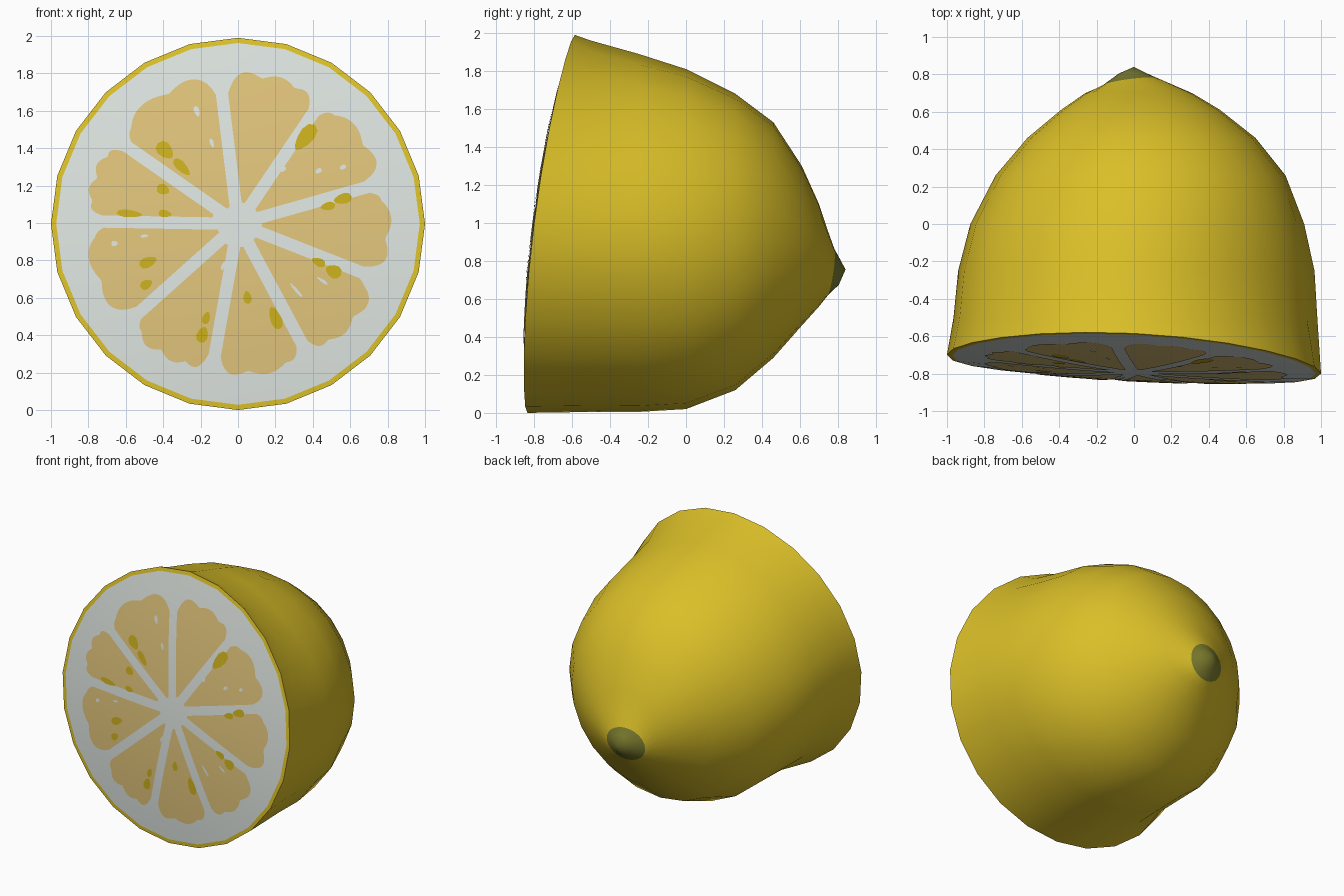
import bpy, bmesh, math, random
from mathutils import Vector

if "Cube" in bpy.data.objects:
    bpy.data.objects.remove(bpy.data.objects["Cube"])

random.seed(4)
SIDES = 24
ZC, R = 0.995, 0.995


def material(name, rgb):
    m = bpy.data.materials.new(name)
    m.diffuse_color = (*rgb, 1)
    m.use_nodes = True
    m.node_tree.nodes["Principled BSDF"].inputs["Base Color"].default_value = m.diffuse_color
    return m


yellow = material("rind yellow", (0.70, 0.52, 0.021))
white = material("pith white", (0.70, 0.75, 0.72))
flesh = material("flesh tan", (0.72, 0.53, 0.19))
seed_col = material("seed yellow", (0.58, 0.42, 0.012))
olive = material("stem olive", (0.20, 0.20, 0.028))


def cut_point(r, t, lift=0.0):
    """Point on the tilted, gently bulging cut surface."""
    c, s = math.cos(t), math.sin(t)
    y = (-0.73 + 0.125 * r * s - 0.05 * r * c
         - 0.02 * r * r * math.cos(2 * t) - 0.06 * (1 - r * r))
    return Vector((r * c, y - lift, ZC + R * r * s))


def finish(bm, name, mats, angle=40, face_front=False):
    bmesh.ops.remove_doubles(bm, verts=bm.verts[:], dist=1e-5)
    if face_front:
        bm.normal_update()
        for f in bm.faces:
            if f.normal.y > 0:
                f.normal_flip()
    else:
        bmesh.ops.recalc_face_normals(bm, faces=bm.faces[:])
    me = bpy.data.meshes.new(name)
    bm.to_mesh(me)
    bm.free()
    for m in mats:
        me.materials.append(m)
    ob = bpy.data.objects.new(name, me)
    bpy.context.collection.objects.link(ob)
    bpy.ops.object.select_all(action='DESELECT')
    ob.select_set(True)
    bpy.context.view_layer.objects.active = ob
    bpy.ops.object.shade_smooth_by_angle(angle=math.radians(angle))
    return ob


def loft(bm, rings, closed=True):
    """Skin a list of point rings; returns faces grouped per band."""
    vs = [[bm.verts.new(p) for p in ring] for ring in rings]
    bands = []
    for a, b in zip(vs, vs[1:]):
        n = len(a)
        bands.append([bm.faces.new((a[i], a[(i + 1) % n], b[(i + 1) % n], b[i]))
                      for i in range(n if closed else n - 1)])
    return vs, bands


angles = [2 * math.pi * i / SIDES for i in range(SIDES)]

# Rind: thin front edge, cut rim, then oval rings back to the stem tip
# ring = y, left x, right x, top z, bottom z, flattening on the diagonal
profile = [
    (-0.50, -0.965, 0.980, 1.96, 0.005, 0.05),
    (-0.25, -0.940, 0.965, 1.89, 0.005, 0.05),
    (0.00, -0.875, 0.910, 1.81, 0.02, 0.02),
    (0.26, -0.740, 0.810, 1.68, 0.12, 0),
    (0.46, -0.570, 0.650, 1.53, 0.29, 0),
    (0.61, -0.390, 0.460, 1.30, 0.46, 0),
    (0.70, -0.260, 0.310, 1.10, 0.56, 0),
    (0.757, -0.170, 0.130, 0.87, 0.61, 0),
    (0.805, -0.080, 0.070, 0.82, 0.675, 0),
]
rings = [[cut_point(0.972, t) for t in angles], [cut_point(1, t) for t in angles]]
for y, xl, xr, zt, zb, pinch in profile:
    tilt = 0.019 if y == 0.757 else 0
    ring = []
    for t in angles:
        c, s = math.cos(t), math.sin(t)
        k = 1 - pinch * max(0, math.cos(2 * t - math.pi / 2))
        ring.append(Vector(((xl + xr) / 2 + k * c * (xr - xl) / 2,
                            y + tilt * (s + c),
                            (zt + zb) / 2 + k * s * (zt - zb) / 2)))
    rings.append(ring)
bm = bmesh.new()
vs, bands = loft(bm, rings)
tip = bm.verts.new((0, 0.84, 0.755))
last = vs[-1]
stem = bands[-1] + [bm.faces.new((last[i], last[(i + 1) % SIDES], tip))
                    for i in range(SIDES)]
for f in stem:
    f.material_index = 1
finish(bm, "rind", [yellow, olive], 45)

# Pith: the white disc inside the rind edge
bm = bmesh.new()
vs, _ = loft(bm, [[cut_point(r, t) for t in angles]
                  for r in (0.972, 0.86, 0.74, 0.62, 0.5, 0.38, 0.25, 0.12)])
mid = bm.verts.new(cut_point(0, 0))
for i in range(SIDES):
    bm.faces.new((vs[-1][i], vs[-1][(i + 1) % SIDES], mid))
finish(bm, "pith", [white], face_front=True)

# Flesh segments: wedges with parallel membranes and lumpy outer ends
membranes = [16, 56, 97, 145, 179, 222, 260, 298, 338.5, 376]
HALF_GAP, COLS, ROWS = 0.033, 28, 8
bm = bmesh.new()
for a0, a1 in zip(membranes, membranes[1:]):
    centre, half = math.radians((a0 + a1) / 2), math.radians((a1 - a0) / 2)
    r0 = HALF_GAP / math.sin(half * 0.8)
    phase, lumps = random.random() * 3, random.choice((2.2, 2.7, 3.2))
    grid = []
    for j in range(ROWS + 1):
        row = []
        for i in range(COLS + 1):
            u = 2 * i / COLS - 1
            outer = (0.79 - 0.09 * abs(u) ** 6
                     + 0.03 * abs(math.sin(phase + lumps * math.pi / 2 * u)))
            r = r0 + (outer - r0) * j / ROWS
            t = centre + u * (half - math.asin(HALF_GAP / r))
            row.append(cut_point(r, t, 0.004))
        grid.append(row)
    loft(bm, grid, closed=False)
finish(bm, "flesh_segments", [flesh], face_front=True)


def spots(name, mat, items, lift):
    """Small oval plates, long axis pointing to the centre."""
    bm = bmesh.new()
    for x, z, a, b in items:
        t0 = math.atan2(z - ZC, x)
        pts = []
        for k in range(10):
            w = 2 * math.pi * k / 10
            q = a * math.cos(w), b * math.sin(w) * (1 + 0.3 * math.cos(w))
            px = x + q[0] * math.cos(t0) - q[1] * math.sin(t0)
            pz = z - ZC + q[0] * math.sin(t0) + q[1] * math.cos(t0)
            pts.append(bm.verts.new(cut_point(math.hypot(px, pz),
                                              math.atan2(pz, px), lift)))
        bm.faces.new(pts)
    finish(bm, name, [mat], face_front=True)


# Seeds
spots("seeds", seed_col, [
    (-0.39, 1.39, .055, .038), (-0.30, 1.30, .06, .025), (-0.40, 1.18, .035, .028),
    (-0.58, 1.05, .07, .020), (-0.39, 1.05, .035, .020), (0.36, 1.46, .085, .040),
    (0.48, 1.09, .040, .022), (0.56, 1.13, .050, .028), (0.43, 0.79, .040, .022),
    (0.51, 0.74, .045, .035), (0.20, 0.49, .065, .030), (0.05, 0.60, .035, .022),
    (-0.17, 0.49, .035, .020), (-0.19, 0.40, .045, .030),
    (-0.48, 0.79, .050, .028), (-0.49, 0.67, .035, .025)], 0.007)

# Pale flecks in the flesh
spots("flecks", white, [
    (-0.22, 1.60, .03, .014), (-0.14, 1.43, .025, .01), (0.24, 1.29, .018, .014),
    (0.43, 1.28, .02, .012), (0.56, 1.30, .018, .012), (-0.66, 0.89, .018, .014),
    (-0.50, 0.93, .022, .008), (-0.08, 0.77, .025, .008), (0.31, 0.64, .05, .008),
    (0.45, 0.69, .035, .008)], 0.007)
